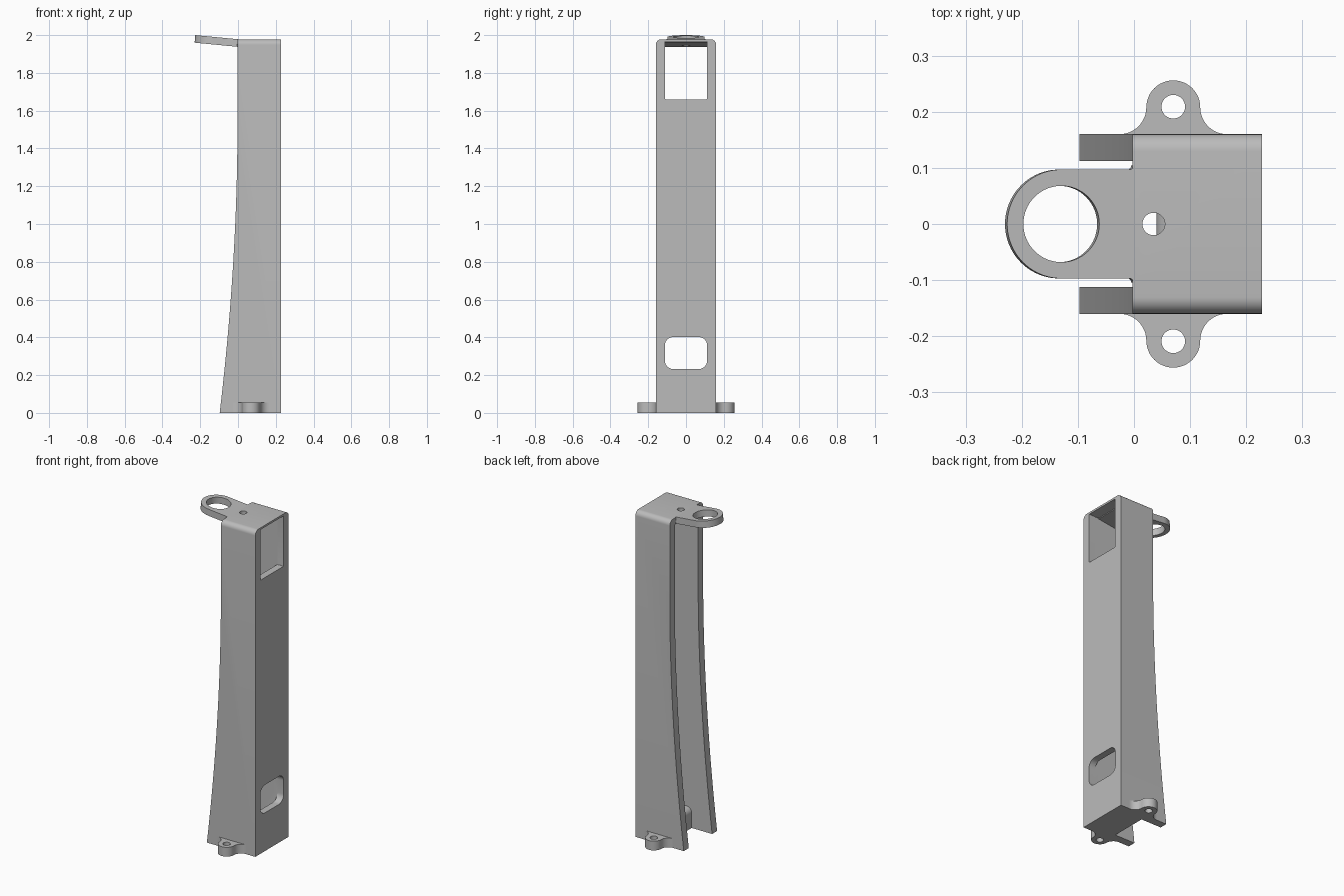
import bpy
import bmesh
from math import cos, sin, pi, radians
from mathutils import Matrix, Vector

cube = bpy.data.objects.get("Cube")
if cube:
    bpy.data.objects.remove(cube, do_unlink=True)

grey = bpy.data.materials.new("light grey")
grey.use_nodes = True
grey.diffuse_color = (0.5, 0.5, 0.5, 1)
grey.node_tree.nodes["Principled BSDF"].inputs["Base Color"].default_value = (0.5, 0.5, 0.5, 1)


def arc(cx, cy, r, start, end, n=12):
    """Points along an arc, angles in degrees."""
    steps = [radians(start + (end - start) * i / n) for i in range(n + 1)]
    return [(cx + r * cos(a), cy + r * sin(a)) for a in steps]


def prism(name, outline, low, high, axis="z"):
    """Extrude a 2D outline along one axis."""
    place = {"z": lambda u, v, w: (u, v, w),
             "y": lambda u, v, w: (u, w, v),
             "x": lambda u, v, w: (w, u, v)}[axis]
    bm = bmesh.new()
    face = bm.faces.new([bm.verts.new(place(u, v, low)) for u, v in outline])
    new = bmesh.ops.extrude_face_region(bm, geom=[face])["geom"]
    shift = Vector(place(0, 0, high - low))
    bmesh.ops.translate(bm, vec=shift, verts=[g for g in new if isinstance(g, bmesh.types.BMVert)])
    bmesh.ops.recalc_face_normals(bm, faces=bm.faces)
    mesh = bpy.data.meshes.new(name)
    bm.to_mesh(mesh)
    bm.free()
    mesh.materials.append(grey)
    obj = bpy.data.objects.new(name, mesh)
    bpy.context.collection.objects.link(obj)
    return obj


def rounded_rect(u0, u1, v0, v1, r):
    return (arc(u1 - r, v1 - r, r, 0, 90, 8) + arc(u0 + r, v1 - r, r, 90, 180, 8)
            + arc(u0 + r, v0 + r, r, 180, 270, 8) + arc(u1 - r, v0 + r, r, 270, 360, 8))


def circle(cx, cy, r, n=48):
    return arc(cx, cy, r, 0, 360, n)[:-1]


def select(obj):
    bpy.ops.object.select_all(action="DESELECT")
    obj.select_set(True)
    bpy.context.view_layer.objects.active = obj


def combine(obj, other, operation="DIFFERENCE"):
    select(obj)
    mod = obj.modifiers.new("cut", "BOOLEAN")
    mod.operation = operation
    mod.solver = "EXACT"
    mod.object = other
    bpy.ops.object.modifier_apply(modifier=mod.name)
    bpy.data.objects.remove(other, do_unlink=True)


def finish(obj):
    select(obj)
    bpy.ops.object.shade_smooth_by_angle(angle=radians(30))


BACK, FRONT, TOP, HALF, INNER = 0.228, -0.003, 1.978, 0.16, 0.112

# Column body: flared open edge, rounded top corners
flare = [(-0.003, 1.5)]
for i in range(1, 21):
    z = 1.5 * (1 - i / 20)
    flare.append((FRONT - 0.094 * ((1.5 - z) / 1.5) ** 1.9, z))
body = prism("column_body", [(BACK, 0), (BACK, TOP), (FRONT, TOP)] + flare, -HALF, HALF, "y")
bm = bmesh.new()
bm.from_mesh(body.data)
top_edges = [e for e in bm.edges
             if all(v.co.z > TOP - 0.001 for v in e.verts)
             and abs(e.verts[0].co.y - e.verts[1].co.y) < 0.001]
bmesh.ops.bevel(bm, geom=top_edges, offset=0.03, segments=8, profile=0.5, affect="EDGES")
bm.to_mesh(body.data)
bm.free()

# Channel hollow, leaving a foot block, a back wall and a lid
hollow = ([(-0.4, -0.1), (0.04, -0.1)] + arc(0.075, 0.09, 0.035, 180, 90, 8)
          + [(0.186, 0.125), (0.186, 1.965), (FRONT, 1.938), (-0.4, 1.938)])
combine(body, prism("hollow_cutter", hollow, -INNER, INNER, "y"))

# Back wall windows and lid hole
combine(body, prism("lower_window_cutter", rounded_rect(-INNER, INNER, 0.232, 0.402, 0.045), 0.16, 0.3, "x"))
combine(body, prism("upper_window_cutter", rounded_rect(-0.111, 0.111, 1.66, 1.966, 0.003), 0.16, 0.3, "x"))
combine(body, prism("lid_hole_cutter", circle(0.035, 0, 0.02), 1.8, 2.1))
finish(body)

# Tilted ring arm
outline = (arc(-0.132, 0, 0.097, 90, 270, 40) + arc(-0.01, -0.104, 0.007, 90, 0, 6)
           + [(0.004, -0.104), (0.004, 0.104)] + arc(-0.01, 0.104, 0.007, 0, -90, 6))
arm = prism("ring_arm", outline, -0.02, 0.02)
combine(arm, prism("ring_cutter", circle(-0.132, 0, 0.068, 64), -0.1, 0.1))
arm.data.transform(Matrix.Translation((0, 0, 1.958)) @ Matrix.Rotation(radians(5.5), 4, "Y"))
finish(arm)

# Mounting lugs with flared roots
for side, name in ((1, "left_lug"), (-1, "right_lug")):
    shape = (arc(0.166, 0.208, 0.048, 270, 180) + arc(0.07, 0.208, 0.048, 0, 180, 24)[1:-1]
             + arc(-0.026, 0.208, 0.048, 0, -90) + [(-0.026, 0.15), (0.166, 0.15)])
    lug = prism(name, [(x, y * side) for x, y in shape], 0, 0.056)
    combine(lug, prism("lug_cutter", circle(0.07, 0.209 * side, 0.021), -0.1, 0.2))
    finish(lug)
